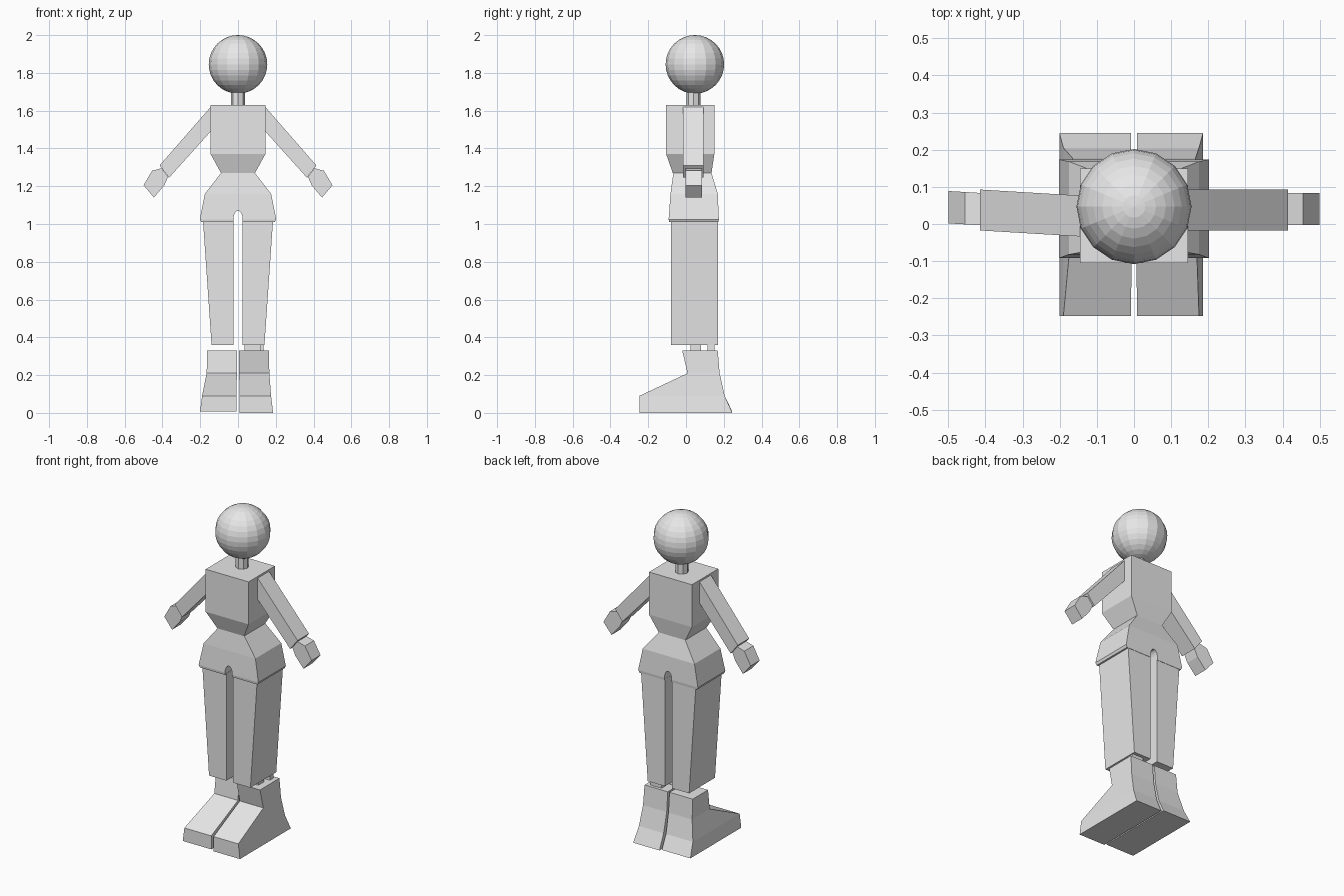
import bpy, bmesh, math
from mathutils import Vector

cube = bpy.data.objects.get("Cube")
if cube:
    bpy.data.objects.remove(cube)

grey = bpy.data.materials.new("plain_grey")
grey.use_nodes = True
grey.diffuse_color = (0.8, 0.8, 0.8, 1)
grey.node_tree.nodes["Principled BSDF"].inputs["Base Color"].default_value = (0.8, 0.8, 0.8, 1)


def finish(name, bm):
    bmesh.ops.recalc_face_normals(bm, faces=bm.faces)
    mesh = bpy.data.meshes.new(name)
    bm.to_mesh(mesh)
    bm.free()
    mesh.materials.append(grey)
    obj = bpy.data.objects.new(name, mesh)
    bpy.context.collection.objects.link(obj)
    return obj


def skin(name, rings):
    """Join closed rings of points with quads and cap both ends."""
    bm = bmesh.new()
    loops = [[bm.verts.new(p) for p in ring] for ring in rings]
    for a, b in zip(loops, loops[1:]):
        for i in range(len(a)):
            j = (i + 1) % len(a)
            bm.faces.new((a[i], a[j], b[j], b[i]))
    bm.faces.new(loops[0])
    bm.faces.new(loops[-1])
    return finish(name, bm)


def stack(name, levels, side=1):
    """Rectangular cross-sections (z, x0, x1, y0, y1) stacked upwards."""
    return skin(name, [[(side * x0, y0, z), (side * x1, y0, z), (side * x1, y1, z), (side * x0, y1, z)]
                       for z, x0, x1, y0, y1 in levels])


def slab(name, profile, y0, y1, side=1, shear=0.0):
    """Front outline extruded in y, sliding in y by shear along its reach."""
    return skin(name, [[(side * x, y + shear * (x - 0.42), z) for x, z in profile] for y in (y0, y1)])


# Head and neck
bm = bmesh.new()
bmesh.ops.create_uvsphere(bm, u_segments=16, v_segments=16, radius=0.155)
bmesh.ops.translate(bm, verts=bm.verts, vec=Vector((0, 0.047, 1.845)))
finish("head", bm)
skin("neck", [[(0.037 * math.cos(i * math.pi / 4), 0.04 + 0.037 * math.sin(i * math.pi / 4), z)
               for i in range(8)] for z in (1.6, 1.72)])

# Torso and hips
stack("torso", [(1.27, -0.09, 0.09, -0.07, 0.135),
                (1.37, -0.145, 0.145, -0.105, 0.15),
                (1.63, -0.145, 0.145, -0.105, 0.15)])
hips = stack("hips", [(1.01, -0.195, 0.195, -0.09, 0.172),
                      (1.025, -0.202, 0.202, -0.092, 0.174),
                      (1.16, -0.175, 0.175, -0.082, 0.168),
                      (1.27, -0.09, 0.09, -0.067, 0.135)])

# Arch between the legs
arch = [(0.024 * math.cos(i * math.pi / 8), 1.03 + 0.04 * math.sin(i * math.pi / 8)) for i in range(9)]
cutter = slab("arch_cutter", [(0.024, 0.95)] + arch + [(-0.024, 0.95)], -0.3, 0.4)
cutter.hide_render = True
cutter.hide_viewport = True
cutter.display_type = 'WIRE'
cut = hips.modifiers.new("arch", 'BOOLEAN')
cut.operation = 'DIFFERENCE'
cut.object = cutter

# Limbs, mirrored with slight differences
arm = [(0.14, 1.625), (0.415, 1.31), (0.365, 1.245), (0.14, 1.495)]
hand = [(0.405, 1.295), (0.455, 1.282), (0.5, 1.205), (0.445, 1.14), (0.39, 1.205), (0.37, 1.25)]
for label, side, shear, heel in (("left", 1, 0.0, 0), ("right", -1, 0.06, 0.015)):
    slab(label + "_arm", arm, -0.017, 0.093, side, shear)
    slab(label + "_hand", hand, -0.003, 0.084, side, shear)
    stack(label + "_leg", [(0.36, 0.023, 0.14, -0.08, 0.17),
                           (1.015, 0.023, 0.185, -0.08, 0.17)], side)
    stack(label + "_foot", [(heel / 2, 0.008, 0.186 + heel, -0.247, 0.245),
                            (0.09, 0.008, 0.175 + heel, -0.247, 0.205),
                            (0.21, 0.006, 0.166, 0.008, 0.178),
                            (0.33, 0.006, 0.163, 0.02 * side * -1, 0.168)], side)

# Ankle pegs
stack("front_ankle_peg", [(z, 0.035, 0.12, 0.025, 0.08) for z in (0.32, 0.37)])
stack("rear_ankle_peg", [(z, 0.06, 0.135, 0.115, 0.15) for z in (0.32, 0.37)])
